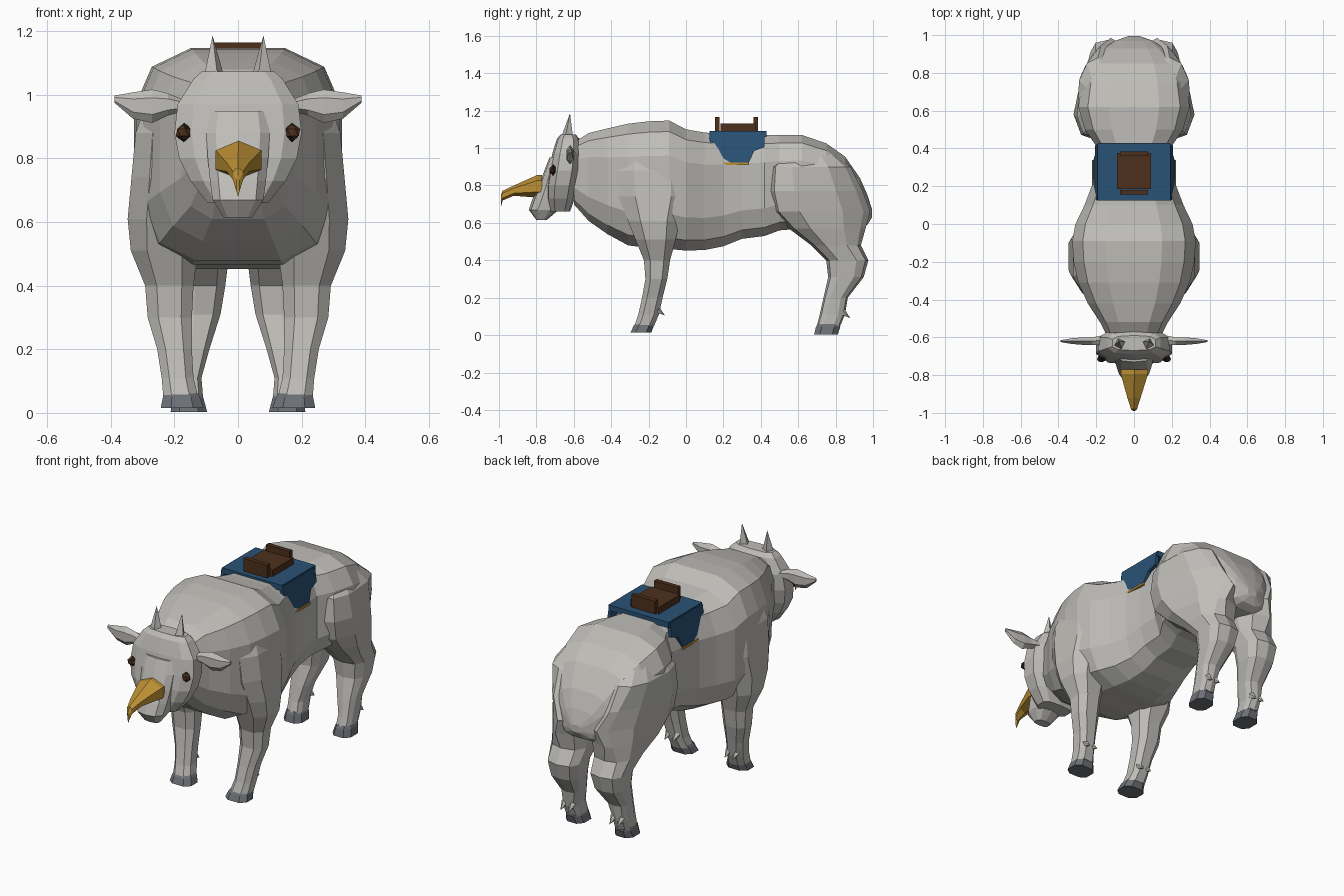
import bpy, bmesh, math
from mathutils import Vector

default = bpy.data.objects.get("Cube")
if default:
    bpy.data.objects.remove(default, do_unlink=True)


def material(name, r, g, b):
    mat = bpy.data.materials.new(name)
    mat.use_nodes = True
    mat.diffuse_color = (r, g, b, 1)
    shader = next(n for n in mat.node_tree.nodes if n.type == 'BSDF_PRINCIPLED')
    shader.inputs["Base Color"].default_value = (r, g, b, 1)
    return mat


HIDE = material("grey hide", .52, .51, .48)
HOOF = material("slate hoof", .15, .16, .18)
BLUE = material("blue cloth", .022, .085, .18)
WOOD = material("brown leather", .075, .03, .012)
GOLD = material("gold", .5, .28, .035)
DARK = material("dark eye rim", .02, .015, .012)


def finish(name, bm, mat):
    """Turn a bmesh into a flat shaded, single coloured object."""
    bmesh.ops.recalc_face_normals(bm, faces=bm.faces)
    mesh = bpy.data.meshes.new(name)
    bm.to_mesh(mesh)
    bm.free()
    mesh.materials.append(mat)
    obj = bpy.data.objects.new(name, mesh)
    bpy.context.collection.objects.link(obj)
    return obj


def rounded(value, power):
    return math.copysign(abs(value) ** power, value)


def ring(axis, pos, a0, a1, b0, b1, sides, power):
    """Rounded cross-section that exactly fills a rectangle, square to an axis."""
    angles = [math.tau * (i + .5) / sides for i in range(sides)]
    cs = [rounded(math.cos(t), power) for t in angles]
    sn = [rounded(math.sin(t), power) for t in angles]
    points = []
    for c, s in zip(cs, sn):
        point = [(a0 + a1) / 2 + (a1 - a0) / 2 * c / max(cs),
                 (b0 + b1) / 2 + (b1 - b0) / 2 * s / max(sn)]
        point.insert(axis, pos)
        points.append(Vector(point))
    return points


def loft(name, axis, rows, mat, sides=8, power=.75, flip=1):
    """Skin rows of (position, a0, a1, b0, b1) into a closed tube."""
    bm = bmesh.new()
    loops = []
    for row in rows:
        points = ring(axis, *row, sides, power)
        loops.append([bm.verts.new((p.x * flip, p.y, p.z)) for p in points])
    for low, high in zip(loops, loops[1:]):
        for i in range(sides):
            j = (i + 1) % sides
            bm.faces.new((low[i], low[j], high[j], high[i]))
    bm.faces.new(loops[0])
    bm.faces.new(loops[-1])
    return finish(name, bm, mat)


def box(name, x0, x1, y0, y1, z0, z1, mat):
    bm = bmesh.new()
    bmesh.ops.create_cube(bm, size=1)
    for v in bm.verts:
        v.co = ((x0 + x1) / 2 + v.co.x * (x1 - x0),
                (y0 + y1) / 2 + v.co.y * (y1 - y0),
                (z0 + z1) / 2 + v.co.z * (z1 - z0))
    return finish(name, bm, mat)


def spike(name, base, tip, radius, mat, sides=5):
    base, tip = Vector(base), Vector(tip)
    bm = bmesh.new()
    bmesh.ops.create_cone(bm, cap_ends=True, segments=sides, radius1=radius,
                          radius2=0, depth=(tip - base).length)
    turn = (tip - base).to_track_quat('Z', 'Y')
    for v in bm.verts:
        v.co = turn @ v.co + (base + tip) / 2
    return finish(name, bm, mat)


def bead(name, centre, size, mat):
    bm = bmesh.new()
    bmesh.ops.create_icosphere(bm, subdivisions=1, radius=1)
    for v in bm.verts:
        v.co = Vector(centre) + v.co * Vector(size)
    return finish(name, bm, mat)


# Torso: (y, half width, bottom, top)
torso = [(-.6, .14, .7, 1.03), (-.52, .18, .61, 1.08), (-.42, .245, .54, 1.105),
         (-.31, .295, .48, 1.13), (-.2, .32, .465, 1.143), (-.09, .327, .46, 1.147),
         (0, .31, .452, 1.1), (.1, .262, .455, 1.083), (.2, .224, .475, 1.075),
         (.3, .21, .515, 1.07), (.42, .205, .53, 1.07), (.5, .26, .56, 1.07),
         (.62, .295, .57, 1.07), (.75, .275, .57, 1.025), (.85, .23, .57, .955),
         (.93, .16, .57, .84), (.97, .1, .59, .75), (.995, .03, .63, .67)]
loft("torso", 1, [(y, -w, w, lo, hi) for y, w, lo, hi in torso], HIDE, 12, .6)

# Head and muzzle: (z, half width, front, back)
head = [(1.073, .115, -.67, -.59), (1.05, .14, -.69, -.57), (.97, .19, -.715, -.56),
        (.88, .2, -.732, -.565), (.8, .185, -.745, -.58), (.73, .15, -.745, -.595),
        (.66, .095, -.73, -.62)]
muzzle = [(.95, .09, -.73, -.65), (.88, .1, -.757, -.65), (.8, .095, -.787, -.65),
          (.73, .088, -.82, -.65), (.67, .08, -.84, -.68), (.615, .045, -.8, -.745)]
for name, rows, power in (("head", head, .65), ("muzzle", muzzle, .75)):
    loft(name, 2, [(z, -w, w, f, b) for z, w, f, b in rows], HIDE, 10, power)

# Hooked gold beak on the face
loft("gold_beak", 1, [(-.77, -.07, .074, .735, .856), (-.795, -.07, .074, .735, .856),
                      (-.92, -.035, .035, .745, .8), (-.98, -.016, .016, .72, .772),
                      (-.99, -.005, .005, .68, .75)], GOLD, 6, 1)

fore_leg = [(1.0, .1, .28, -.33, -.04), (.88, .1, .322, -.37, .01),
            (.74, .1, .335, -.36, .01), (.61, .1, .347, -.31, -.035),
            (.51, .125, .337, -.27, -.055), (.4, .14, .292, -.225, -.085),
            (.3, .145, .284, -.217, -.1), (.2, .145, .254, -.235, -.125),
            (.11, .14, .24, -.255, -.145), (.05, .125, .235, -.275, -.17)]
hind_leg = [(.98, .08, .24, .53, .78), (.9, .08, .3, .45, .88),
            (.77, .04, .32, .437, .945), (.66, .02, .315, .46, .985),
            (.57, .02, .29, .55, .96), (.48, .03, .25, .67, .935),
            (.4, .04, .23, .75, .975), (.31, .055, .22, .76, .95),
            (.2, .09, .205, .735, .865), (.11, .115, .2, .715, .85),
            (.05, .11, .2, .7, .825)]
fore_hoof = [(.065, .13, .232, -.265, -.175), (.05, .12, .236, -.28, -.172),
             (.015, .108, .243, -.296, -.185)]
hind_hoof = [(.06, .115, .2, .705, .82), (.045, .108, .205, .695, .825),
             (.003, .097, .212, .685, .812)]
ear = [(.17, -.64, -.59, .95, .985), (.22, -.64, -.6, .935, 1.005),
       (.27, -.64, -.6, .912, 1.017), (.33, -.635, -.605, .925, 1.008),
       (.388, -.625, -.615, .975, .998)]

# Saddle cloth flap outline as (y, z)
flap = [(.125, 1.085), (.42, 1.085), (.42, 1.005), (.365, .985),
        (.335, .92), (.21, .92), (.13, .985)]

for side, flip in (("left", 1), ("right", -1)):
    # Legs and hooves, with the haunch rounded off towards the rump
    loft(side + "_fore_leg", 2, fore_leg, HIDE, 8, .75, flip)
    haunch = loft(side + "_hind_leg", 2, hind_leg, HIDE, 10, .7, flip)
    for v in haunch.data.vertices:
        if v.co.z > .45 and v.co.y > .55:
            limit = .325 * math.sqrt(1 - ((v.co.y - .55) / .47) ** 2)
            v.co.x = flip * min(abs(v.co.x), limit)
    loft(side + "_fore_hoof", 2, fore_hoof, HOOF, 8, .75, flip)
    loft(side + "_hind_hoof", 2, hind_hoof, HOOF, 8, .75, flip)

    # Dewclaws
    for x in (.165, .215):
        spike(side + "_fore_dewclaw", (flip * x, -.155, .135),
              (flip * x, -.112, .105), .02, HIDE)
        spike(side + "_hind_dewclaw", (flip * (x - .035), .835, .125),
              (flip * (x - .035), .878, .09), .02, HIDE)

    # Ears, horns and eyes
    loft(side + "_ear", 0, ear, HIDE, 6, 1, flip)
    spike(side + "_horn", (flip * .075, -.635, 1.055),
          (flip * .08, -.62, 1.187), .034, HIDE, 4)
    bead(side + "_eye_rim", (flip * .17, -.71, .882), (.026, .018, .03), DARK)
    bead(side + "_eye", (flip * .173, -.715, .882), (.025, .018, .024), WOOD)

    # Cloth flap with a gold hem
    bm = bmesh.new()
    face = bm.faces.new([bm.verts.new((flip * (.193 + (1.085 - z) * .14), y, z))
                         for y, z in flap])
    extruded = bmesh.ops.extrude_face_region(bm, geom=[face])["geom"]
    for v in extruded:
        if isinstance(v, bmesh.types.BMVert):
            v.co.x -= flip * .02
    finish(side + "_cloth_flap", bm, BLUE)
    hem = sorted((flip * .195, flip * .222))
    box(side + "_gold_hem", *hem, .2, .338, .91, .922, GOLD)

# Saddle
box("saddle_cloth", -.19, .19, .125, .43, 1.06, 1.092, BLUE)
box("saddle_seat", -.09, .09, .185, .375, 1.085, 1.13, WOOD)
for name, y in (("front", .155), ("back", .36)):
    box(name + "_saddle_board", -.075, .075, y, y + .025, 1.085, 1.165, WOOD)
